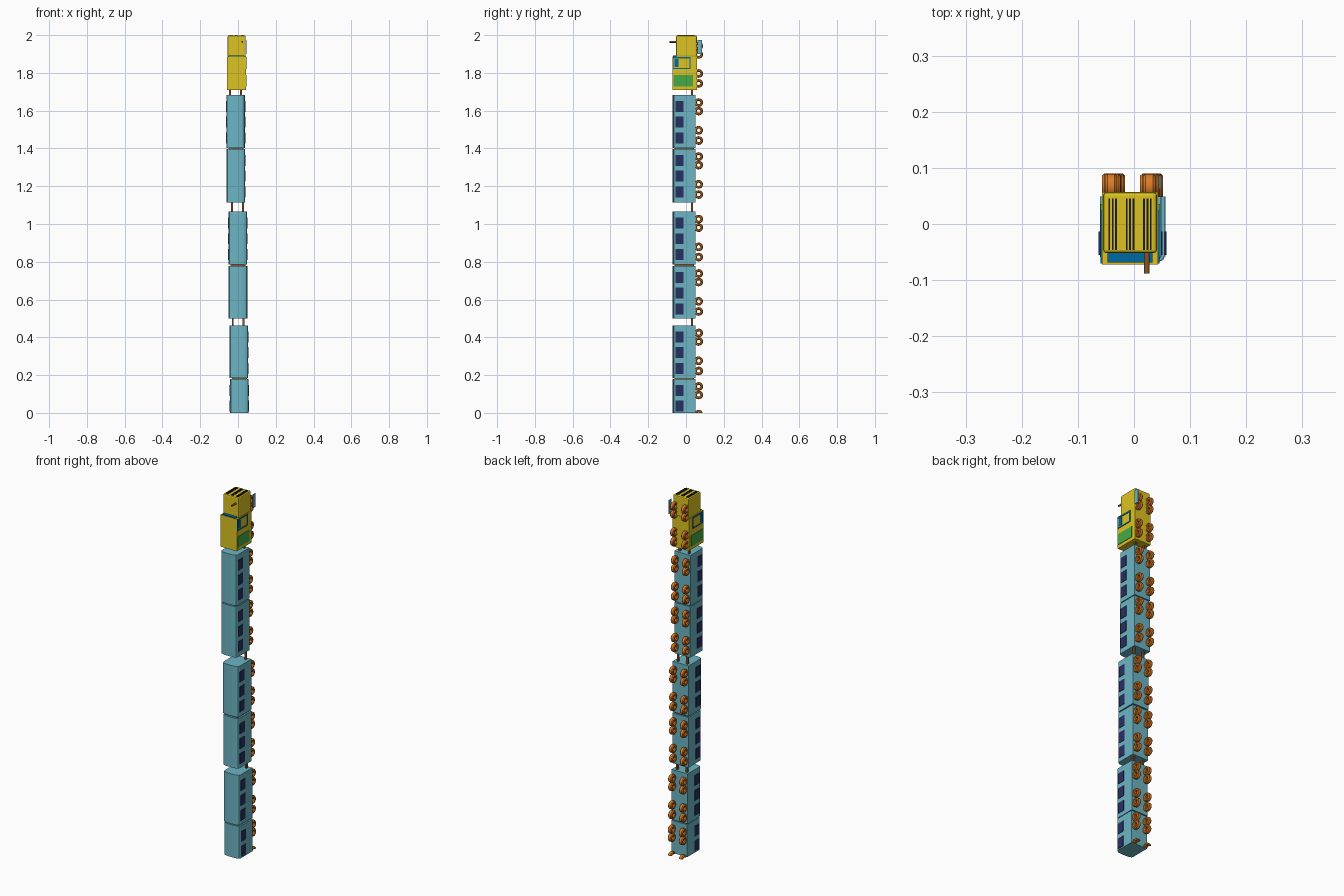
import bpy, bmesh, math
from mathutils import Vector

if "Cube" in bpy.data.objects:
    bpy.data.objects.remove(bpy.data.objects["Cube"])


def material(name, r, g, b):
    m = bpy.data.materials.new(name)
    m.diffuse_color = (r, g, b, 1)
    m.use_nodes = True
    m.node_tree.nodes["Principled BSDF"].inputs["Base Color"].default_value = m.diffuse_color
    return m


YELLOW = material("yellow", 0.72, 0.55, 0.015)
BLUE = material("carriage_blue", 0.15, 0.46, 0.55)
NAVY = material("window_navy", 0.02, 0.03, 0.12)
ORANGE = material("wheel_orange", 0.70, 0.20, 0.02)
BROWN = material("rod_brown", 0.25, 0.09, 0.02)
TEAL = material("glass_teal", 0.0, 0.14, 0.35)
GREEN = material("panel_green", 0.06, 0.40, 0.06)
BLACK = material("black", 0.01, 0.01, 0.01)


def finish(name, bm, mat):
    bmesh.ops.recalc_face_normals(bm, faces=bm.faces)
    me = bpy.data.meshes.new(name)
    bm.to_mesh(me)
    bm.free()
    me.materials.append(mat)
    ob = bpy.data.objects.new(name, me)
    bpy.context.collection.objects.link(ob)
    return ob


def box(name, x, y, z, mat):
    """Box from (min, max) pairs."""
    bm = bmesh.new()
    bmesh.ops.create_cube(bm, size=1)
    for v in bm.verts:
        v.co = Vector([(a + b) / 2 + c * (b - a) for (a, b), c in zip((x, y, z), v.co)])
    return finish(name, bm, mat)


def prism(name, half, x, z0, z1, mat):
    """Mirrored cross-section (x >= 0 half, from roof to floor) extruded along z."""
    ring = half + [(-a, b) for a, b in reversed(half)]
    bm = bmesh.new()
    f = bm.faces.new([bm.verts.new((x + a, b, z0)) for a, b in ring])
    ext = bmesh.ops.extrude_face_region(bm, geom=[f])["geom"]
    bmesh.ops.translate(bm, vec=(0, 0, z1 - z0), verts=[v for v in ext if isinstance(v, bmesh.types.BMVert)])
    return finish(name, bm, mat)


def wheel(name, x, z, y=0.067, r=0.023, hole=0.009, w=0.011, n=20):
    """Rounded ring with an open hub, axis along x."""
    prof = [(hole, -w * .6), (hole + .004, -w), (r - .004, -w), (r, -w * .6),
            (r, w * .6), (r - .004, w), (hole + .004, w), (hole, w * .6)]
    bm = bmesh.new()
    rings = []
    for i in range(n):
        t = 2 * math.pi * i / n
        rings.append([bm.verts.new((x + a, y + q * math.cos(t), z + q * math.sin(t))) for q, a in prof])
    for i in range(n):
        for j in range(len(prof)):
            k = (j + 1) % len(prof)
            bm.faces.new((rings[i][j], rings[i][k], rings[i - 1][k], rings[i - 1][j]))
    # Wheels below the ground plane are cut off there
    if z - r < 0:
        cut = bmesh.ops.bisect_plane(bm, geom=bm.verts[:] + bm.edges[:] + bm.faces[:],
                                     plane_co=(0, 0, 0), plane_no=(0, 0, -1), clear_outer=True)
        bmesh.ops.holes_fill(bm, edges=[e for e in bm.edges if e.is_boundary])
    ob = finish(name, bm, ORANGE)
    bpy.context.view_layer.objects.active = ob
    ob.select_set(True)
    bpy.ops.object.shade_smooth_by_angle(angle=math.radians(40))
    ob.select_set(False)


def wheels(name, x, zs):
    for i, z in enumerate(zs):
        for side, s in (("left", -1), ("right", 1)):
            wheel(f"{name}_wheel_{side}_{i}", x + s * 0.034, z)


# Carriages: (x centre, bottom, top)
CARS = [(0.007, 0, 0.180), (0.005, 0.185, 0.463), (0.0, 0.499, 0.778),
        (-0.001, 0.785, 1.066), (-0.011, 1.114, 1.397), (-0.012, 1.402, 1.683)]
SECTION = [(0.015, -0.071), (0.034, -0.069), (0.045, -0.064), (0.049, -0.057), (0.049, 0.049)]
for n, (cx, z0, z1) in enumerate(CARS):
    name = f"carriage_{n}"
    prism(name + "_body", SECTION, cx, z0, z1, BLUE)
    # Windows on both sides
    for i in range(3):
        top = z1 - 0.032 - i * 0.083
        bot = max(top - 0.058, 0)
        if top <= 0:
            continue
        for side, s in (("left", -1), ("right", 1)):
            xs = sorted((cx + s * 0.045, cx + s * 0.051))
            box(f"{name}_window_{side}_{i}", xs, (-0.055, -0.013), (bot, top), NAVY)
    wheels(name, cx, [z1 - d for d in (0.040, 0.085, 0.187, 0.241) if z1 - d > -0.023])

# Narrow gangways inside each carriage pair
for n in (0, 2, 4):
    cx, z = CARS[n][0], CARS[n][2]
    box(f"gangway_{n}", (cx - 0.04, cx + 0.04), (-0.06, 0.042), (z - 0.005, z + 0.012), BROWN)

# Twin coupling rods across the wider gaps
for n, (z0, z1, cx) in enumerate(((0.45, 0.51, 0.001), (1.05, 1.13, -0.003), (1.67, 1.72, -0.013))):
    for side, s in (("left", -1), ("right", 1)):
        x = cx + s * 0.029
        box(f"coupling_rod_{side}_{n}", (x - 0.005, x + 0.005), (0.026, 0.037), (z0, z1), BROWN)

# Engine: tall cab and lower nose
EX = -0.007
box("engine_cab", (EX - 0.05, EX + 0.05), (-0.072, 0.057), (1.71, 1.888), YELLOW)
nose = box("engine_nose", (EX - 0.048, EX + 0.048), (-0.052, 0.057), (1.885, 1.998), YELLOW)
bev = nose.modifiers.new("soft_edges", "BEVEL")
bev.width, bev.segments, bev.limit_method = 0.006, 2, "ANGLE"
box("windscreen", (EX - 0.04, EX + 0.04), (-0.069, -0.05), (1.885, 1.892), TEAL)

for side, s in (("left", -1), ("right", 1)):
    def strip(name, y, z, mat, out=0.0525):
        box(f"{name}_{side}", sorted((EX + s * 0.045, EX + s * out)), y, z, mat)
    strip("green_panel", (-0.066, 0.036), (1.728, 1.788), GREEN)
    # Cab door outline and small pane
    strip("frame_top", (-0.070, 0.024), (1.877, 1.884), TEAL)
    strip("frame_bottom", (-0.070, 0.024), (1.820, 1.826), TEAL)
    strip("frame_front", (-0.070, -0.065), (1.820, 1.884), TEAL)
    strip("frame_rear", (0.018, 0.024), (1.820, 1.884), TEAL)
    strip("cab_pane", (-0.060, -0.040), (1.832, 1.874), TEAL)

# Grille bars on the nose end, three groups of three
for g in (-1, 0, 1):
    for b in (-1, 0, 1):
        x = EX + g * 0.031 + b * 0.006
        box(f"grille_bar_{g + 1}_{b + 1}", (x - 0.0016, x + 0.0016), (-0.046, 0.045), (1.99, 2.0), BLACK)

# Chimney pipe
bm = bmesh.new()
bmesh.ops.create_cone(bm, cap_ends=True, segments=12, radius1=0.005, radius2=0.005, depth=0.045)
for v in bm.verts:
    v.co = Vector((0.023 + v.co.x, -0.066 + v.co.z, 1.964 + v.co.y))
finish("chimney", bm, BROWN)

wheels("engine", EX, (1.942, 1.898, 1.797, 1.744))
# Thin side rod beside the front wheels
box("side_rod", (0.045, 0.048), (0.062, 0.086), (1.900, 1.975), BLUE)
